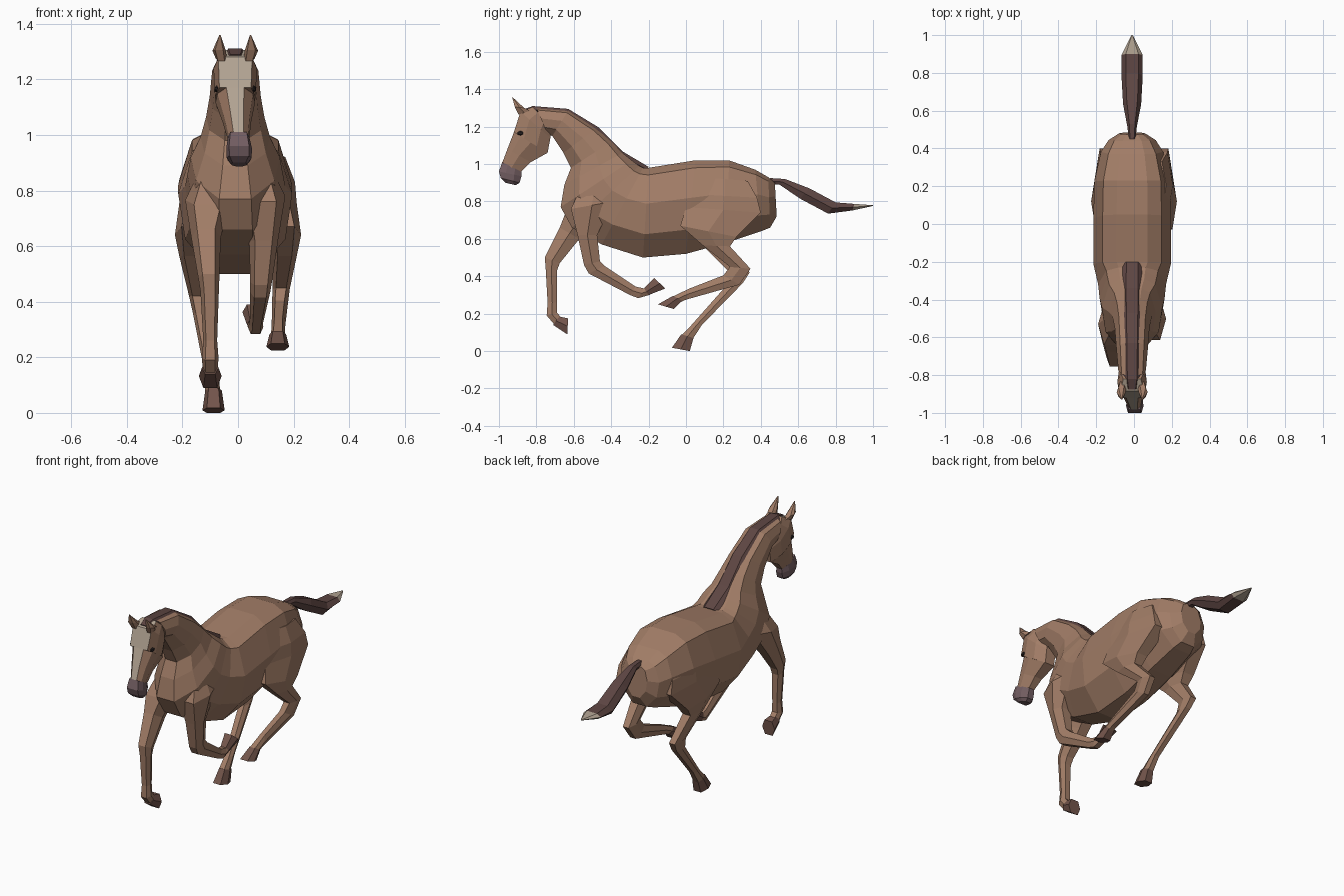
import bpy, bmesh


def material(name, rgb):
    m = bpy.data.materials.new(name)
    m.diffuse_color = (*rgb, 1)
    return m


COAT = material("coat", (0.36, 0.205, 0.135))
DARK = material("mane_hair", (0.11, 0.06, 0.055))
HOOF = material("hoof", (0.17, 0.09, 0.07))
GREY = material("muzzle_skin", (0.17, 0.11, 0.12))
PALE = material("pale_hair", (0.45, 0.37, 0.29))
BLACK = material("eye", (0.02, 0.015, 0.015))

AXIS = -.01  # the body sits slightly off centre
# Half cross-sections: (width fraction, position from first edge to second edge)
BARREL = [(.4, 0), (.76, .08), (1, .4), (.88, .74), (.36, 1)]
SKULL = [(.78, 0), (1, .3), (.9, .68), (.42, 1)]
NOSE = [(.45, 0), (.9, .2), (1, .5), (.5, 1)]
LIMB = [(.6, 0), (1, .5), (.6, 1)]


def loft(name, sections, profile, mat, stripe=None):
    """Sections: (y, z of first edge, y, z of second edge, half width[, centre x])."""
    bm = bmesh.new()
    outline = profile + [(-w, t) for w, t in reversed(profile)]
    n = len(outline)
    rings = []
    for ya, za, yb, zb, hw, *cx in sections:
        c = cx[0] if cx else AXIS
        rings.append([bm.verts.new((c + w * hw, ya + (yb - ya) * t, za + (zb - za) * t))
                      for w, t in outline])
    for r, s in zip(rings, rings[1:]):
        for i in range(n):
            f = bm.faces.new((r[i], r[(i + 1) % n], s[(i + 1) % n], s[i]))
            f.material_index = 1 if stripe and i == n - 1 else 0
    bm.faces.new(rings[0])
    bm.faces.new(rings[-1])
    bmesh.ops.recalc_face_normals(bm, faces=bm.faces)
    me = bpy.data.meshes.new(name)
    bm.to_mesh(me)
    bm.free()
    me.materials.append(mat)
    if stripe:
        me.materials.append(stripe)
    ob = bpy.data.objects.new(name, me)
    bpy.context.collection.objects.link(ob)
    return ob


# Trunk and neck in one sweep from rump to poll
loft("body_and_neck", [
    (.475, .90, .485, .72, .07),
    (.44, .93, .45, .66, .125),
    (.37, .97, .40, .64, .165),
    (.23, 1.02, .22, .58, .20),
    (.05, 1.02, 0, .52, .205),
    (-.20, .98, -.23, .50, .205),
    (-.23, .98, -.45, .57, .18),
    (-.25, .99, -.61, .66, .172),
    (-.29, 1.02, -.67, .77, .16),
    (-.34, 1.06, -.65, .89, .125),
    (-.40, 1.12, -.615, .98, .105),
    (-.48, 1.19, -.655, 1.06, .092),
    (-.63, 1.285, -.715, 1.15, .083),
    (-.80, 1.30, -.74, 1.16, .073)], BARREL, COAT)

# Head with pale blaze, narrow nose, muzzle
loft("head", [
    (-.82, 1.305, -.72, 1.21, .06),
    (-.885, 1.28, -.725, 1.14, .078),
    (-.92, 1.17, -.74, 1.06, .073)], SKULL, COAT, PALE)
loft("nose", [
    (-.92, 1.17, -.74, 1.06, .071),
    (-.955, 1.08, -.83, 1.01, .051, -.004),
    (-.985, 1.0, -.88, .96, .038, .002)], NOSE, COAT, PALE)
loft("muzzle", [
    (-.983, 1.01, -.88, .96, .038, .002),
    (-1.0, .96, -.88, .935, .046, .004),
    (-.99, .925, -.89, .90, .045, .004),
    (-.965, .90, -.91, .887, .03, .004)], SKULL, GREY)

# Mane along the crest
loft("mane", [
    (-.20, .985, -.22, .955, .05),
    (-.34, 1.068, -.37, 1.035, .054),
    (-.47, 1.198, -.50, 1.16, .05),
    (-.63, 1.295, -.65, 1.25, .046),
    (-.82, 1.31, -.81, 1.27, .042),
    (-.875, 1.29, -.86, 1.26, .03)], LIMB, DARK)

# Tail and its pale tip
loft("tail", [
    (.45, .925, .45, .89, .018),
    (.53, .92, .50, .89, .025),
    (.66, .87, .61, .815, .048),
    (.80, .795, .76, .735, .056),
    (.90, .787, .89, .752, .056)], LIMB, DARK)
loft("tail_tip", [(.90, .787, .89, .752, .056), (1.0, .78, 1.0, .776, .003)], LIMB, PALE)

# Ears and eyes
for side, x in (("left", -1), ("right", 1)):
    loft("ear_" + side, [
        (-.895, 1.265, -.835, 1.285, .02, AXIS + x * .05),
        (-.915, 1.305, -.865, 1.30, .024, AXIS + x * .058),
        (-.93, 1.36, -.925, 1.355, .003, AXIS + x * .055)], LIMB, COAT)
    bpy.ops.mesh.primitive_ico_sphere_add(subdivisions=1, radius=.016,
                                          location=(AXIS + x * .066, -.885, 1.165))
    eye = bpy.context.object
    eye.name = "eye_" + side
    eye.scale = (.7, 1.2, .8)
    eye.data.materials.append(BLACK)

# Right foreleg, folded back
loft("foreleg_right", [
    (-.56, .88, -.42, .86, .05, .075),
    (-.615, .76, -.39, .80, .08, .09),
    (-.58, .62, -.475, .62, .052, .092),
    (-.545, .46, -.46, .48, .039, .083),
    (-.52, .415, -.435, .455, .036, .08),
    (-.30, .30, -.27, .345, .024, .066),
    (-.255, .283, -.225, .335, .028, .063),
    (-.19, .302, -.21, .34, .026, .06)], LIMB, COAT)
loft("fore_hoof_right", [
    (-.20, .30, -.225, .335, .028, .06),
    (-.11, .335, -.17, .39, .04, .056)], LIMB, HOOF)

# Left foreleg, reaching forward
loft("foreleg_left", [
    (-.56, .88, -.42, .86, .05, -.09),
    (-.64, .75, -.42, .78, .08, -.11),
    (-.675, .66, -.57, .60, .053, -.115),
    (-.755, .50, -.675, .47, .038, -.105),
    (-.75, .44, -.69, .43, .033, -.102),
    (-.74, .26, -.69, .26, .025, -.10),
    (-.745, .19, -.69, .205, .03, -.10),
    (-.70, .138, -.67, .183, .027, -.10)], LIMB, COAT)
loft("fore_hoof_left", [
    (-.71, .14, -.68, .185, .03, -.10),
    (-.635, .09, -.63, .175, .041, -.10)], LIMB, HOOF)


# Hind legs share the thigh; the lower leg differs
def thigh(x):
    return [(.08, .93, .33, .91, .055, x * .115),
            (.03, .84, .38, .82, .07, x * .135),
            (.0, .77, .40, .74, .073, x * .138),
            (-.03, .67, .27, .61, .06, x * .167),
            (.09, .565, .235, .56, .043, x * .168)]


loft("hindleg_right", thigh(1) + [
    (.235, .45, .345, .44, .031, .155),
    (.20, .405, .285, .355, .028, .15),
    (.02, .335, .0, .275, .024, .145),
    (-.075, .29, -.045, .255, .027, .143)], LIMB, COAT)
loft("hind_hoof_right", [
    (-.07, .295, -.02, .27, .03, .143),
    (-.15, .25, -.065, .225, .041, .143)], LIMB, HOOF)

loft("hindleg_left", thigh(-1) + [
    (.235, .42, .34, .42, .031, -.145),
    (.225, .36, .305, .365, .028, -.135),
    (.03, .14, .085, .14, .024, -.095),
    (-.035, .075, .03, .055, .028, -.09)], LIMB, COAT)
loft("hind_hoof_left", [
    (-.025, .09, .04, .07, .03, -.088),
    (-.075, .018, .02, 0, .04, -.088)], LIMB, HOOF)
